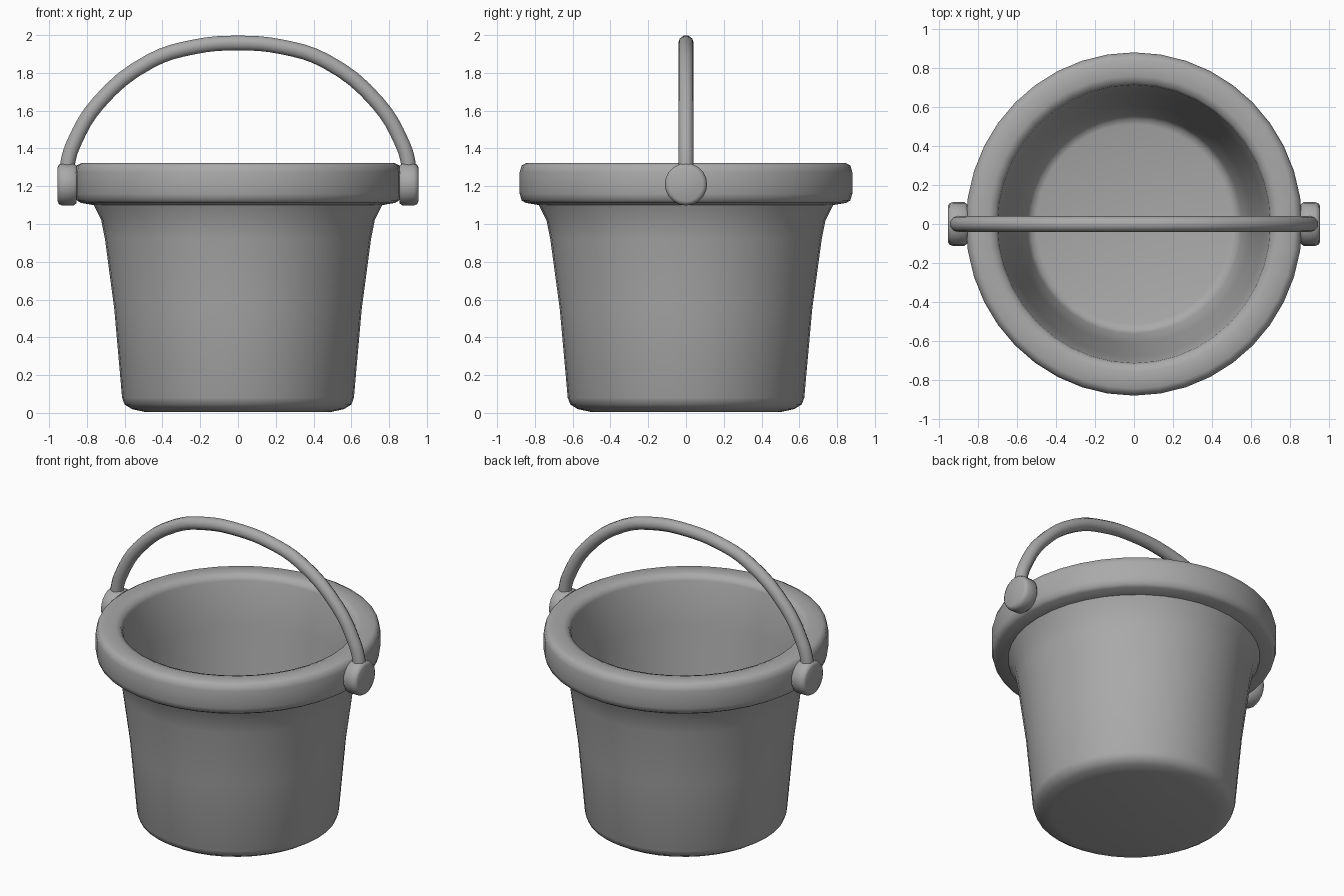
import bpy
import bmesh
import math
from mathutils import Matrix, Vector

cube = bpy.data.objects.get("Cube")
if cube:
    bpy.data.objects.remove(cube, do_unlink=True)

GREY = (0.4, 0.4, 0.4, 1)
grey = bpy.data.materials.new("plain grey")
grey.use_nodes = True
grey.diffuse_color = GREY
grey.node_tree.nodes["Principled BSDF"].inputs["Base Color"].default_value = GREY


def finish(obj, angle=50):
    """Give an object its colour and smooth shading with sharp edges kept."""
    obj.data.materials.append(grey)
    bpy.ops.object.select_all(action="DESELECT")
    obj.select_set(True)
    bpy.context.view_layer.objects.active = obj
    bpy.ops.object.shade_smooth_by_angle(angle=math.radians(angle))
    return obj


def lathe(name, profile, sides, matrix=Matrix()):
    """Spin a (radius, height) profile that starts and ends on the axis."""
    bm = bmesh.new()
    verts = [bm.verts.new((r, 0, z)) for r, z in profile]
    edges = [bm.edges.new(pair) for pair in zip(verts, verts[1:])]
    bmesh.ops.spin(bm, geom=verts + edges, cent=(0, 0, 0), axis=(0, 0, 1),
                   angle=math.tau, steps=sides, use_merge=True)
    bmesh.ops.remove_doubles(bm, verts=bm.verts, dist=0.0005)
    bmesh.ops.recalc_face_normals(bm, faces=bm.faces)
    bm.transform(matrix)
    mesh = bpy.data.meshes.new(name)
    bm.to_mesh(mesh)
    bm.free()
    obj = bpy.data.objects.new(name, mesh)
    bpy.context.collection.objects.link(obj)
    return finish(obj)


# Bucket body: rounded base, flared wall, thick rim and hollow inside
outside = [(0, 0.005), (0.5, 0.005), (0.57, 0.02), (0.61, 0.045), (0.623, 0.08),
           (0.665, 0.55), (0.715, 0.92), (0.735, 1.02), (0.775, 1.10)]
rim = [(0.845, 1.112), (0.866, 1.125), (0.876, 1.16), (0.876, 1.275),
       (0.866, 1.31), (0.84, 1.324), (0.755, 1.324), (0.722, 1.312), (0.71, 1.285)]
inside = [(0.675, 1.0), (0.61, 0.5), (0.56, 0.13), (0.54, 0.1), (0.51, 0.09), (0, 0.09)]
lathe("bucket", outside + rim + inside, 40, Matrix.Diagonal((0.985, 1.005, 1, 1)))

# Round pivot knobs on both sides of the rim
knob = [(0, 0.855), (0.1, 0.855), (0.112, 0.87), (0.112, 0.93),
        (0.105, 0.948), (0.09, 0.955), (0, 0.955)]
for side, name in ((1, "left_knob"), (-1, "right_knob")):
    place = Matrix.Translation((0, 0, 1.21)) @ Matrix.Rotation(side * math.pi / 2, 4, "Y")
    lathe(name, knob, 20, place)

# Arched carrying handle: a round tube swept along a mirrored path
half = [(0.908, 1.22), (0.9, 1.33), (0.868, 1.43), (0.74, 1.64),
        (0.465, 1.862), (0.23, 1.938)]
path = half + [(0, 1.958)] + [(-x, z) for x, z in reversed(half)]
curve = bpy.data.curves.new("handle", "CURVE")
curve.dimensions = "3D"
curve.bevel_depth = 0.041
curve.bevel_resolution = 3
curve.resolution_u = 4
curve.use_fill_caps = True
spline = curve.splines.new("BEZIER")
spline.bezier_points.add(len(path) - 1)
for point, (x, z) in zip(spline.bezier_points, path):
    point.co = Vector((x, 0, z))
    point.handle_left_type = point.handle_right_type = "AUTO"
handle = bpy.data.objects.new("handle", curve)
bpy.context.collection.objects.link(handle)
bpy.ops.object.select_all(action="DESELECT")
handle.select_set(True)
bpy.context.view_layer.objects.active = handle
bpy.ops.object.convert(target="MESH")
finish(bpy.context.view_layer.objects.active)
